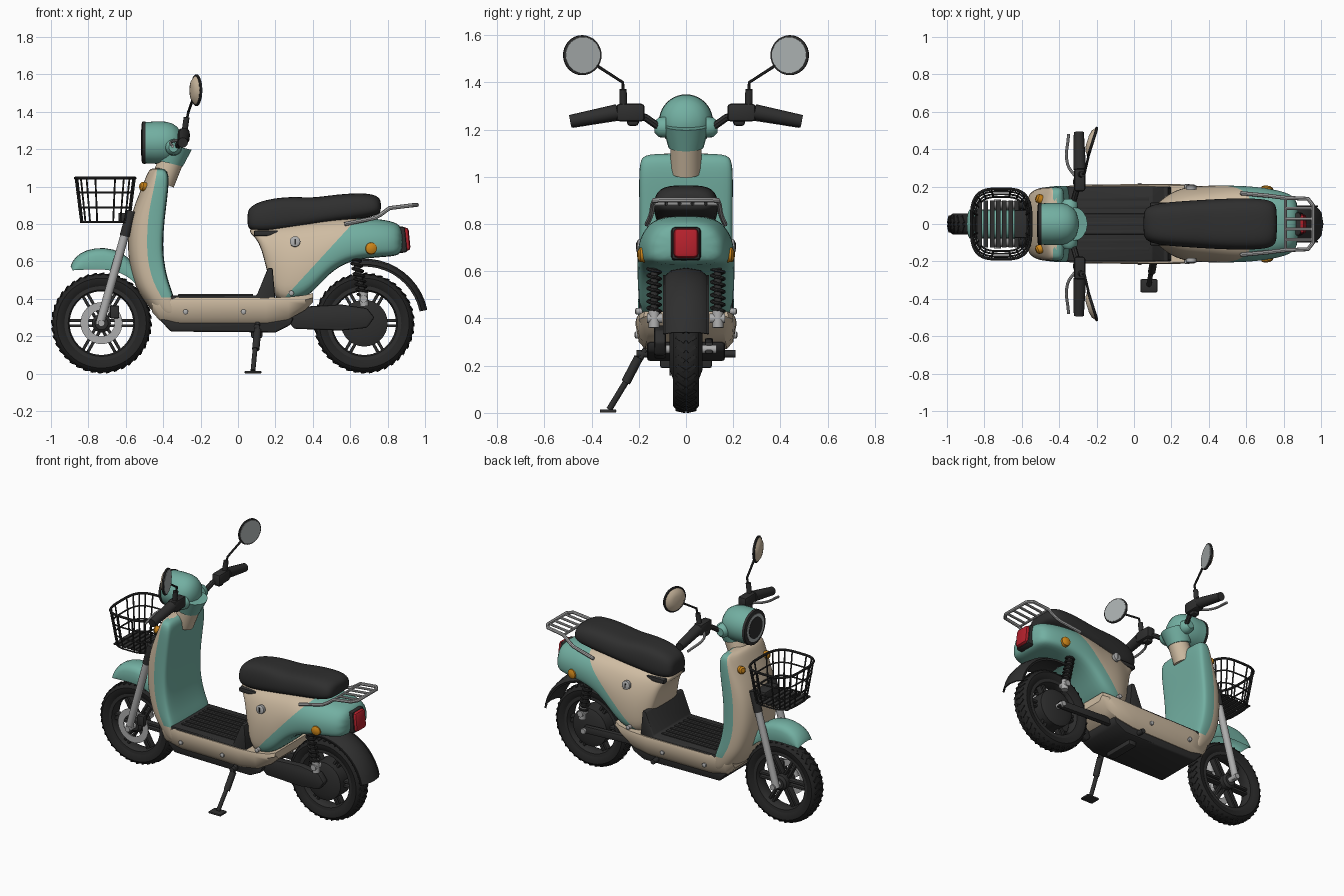
import bpy, bmesh
from math import sin, cos, pi, radians, copysign
from mathutils import Matrix, Vector

if "Cube" in bpy.data.objects:
    bpy.data.objects.remove(bpy.data.objects["Cube"])
PARTS = []


def material(name, rgb):
    m = bpy.data.materials.new(name)
    m.use_nodes = True
    m.diffuse_color = (*rgb, 1)
    m.node_tree.nodes["Principled BSDF"].inputs["Base Color"].default_value = (*rgb, 1)
    return m


TEAL = material("teal paint", (0.17, 0.43, 0.36))
CREAM = material("cream paint", (0.62, 0.50, 0.36))
BLACK = material("black plastic", (0.028, 0.028, 0.028))
RUBBER = material("tyre rubber", (0.018, 0.018, 0.018))
SILVER = material("silver metal", (0.42, 0.42, 0.42))
GLASS = material("mirror glass", (0.40, 0.43, 0.43))
RED = material("red lens", (0.46, 0.015, 0.025))
ORANGE = material("orange lens", (0.62, 0.24, 0.01))


def finish(name, bm, mats, subsurf=0, bevel=0.0, thickness=0.0):
    bmesh.ops.recalc_face_normals(bm, faces=bm.faces)
    mesh = bpy.data.meshes.new(name)
    bm.to_mesh(mesh)
    bm.free()
    for m in mats:
        mesh.materials.append(m)
    ob = bpy.data.objects.new(name, mesh)
    bpy.context.collection.objects.link(ob)
    if thickness:
        mod = ob.modifiers.new("shell", "SOLIDIFY")
        mod.thickness = thickness
    if bevel:
        mod = ob.modifiers.new("bevel", "BEVEL")
        mod.width, mod.segments = bevel, 2
    if subsurf:
        mod = ob.modifiers.new("smooth", "SUBSURF")
        mod.levels = mod.render_levels = subsurf
    PARTS.append(ob)
    return ob


def loft(name, rings, mats, rule=None, closed=True, caps=True, wrap=False, **kw):
    """Skin a list of point rings; rule(row, column) picks the material slot."""
    bm = bmesh.new()
    rows = [[bm.verts.new(p) for p in ring] for ring in rings]
    n = len(rows[0])
    for i in range(len(rows) if wrap else len(rows) - 1):
        a, b = rows[i], rows[(i + 1) % len(rows)]
        for j in range(n if closed else n - 1):
            k = (j + 1) % n
            f = bm.faces.new((a[j], a[k], b[k], b[j]))
            f.material_index = rule(i, j) if rule else 0
    if caps and not wrap:
        bm.faces.new(rows[0])
        bm.faces.new(rows[-1])
    return finish(name, bm, mats, **kw)


def mirror_ring(half):
    return half + [(x, -y, z) for x, y, z in reversed(half) if y > 0]


def lathe(name, centre, axis, profile, mat, n=32, wrap=False):
    """Turn (distance along axis, radius) pairs about an axis."""
    q = Vector(axis).to_track_quat("Z", "Y")
    rings = [[Vector(centre) + q @ Vector((r * cos(2 * pi * k / n), r * sin(2 * pi * k / n), t))
              for k in range(n)] for t, r in profile]
    return loft(name, rings, [mat], wrap=wrap)


def rod(name, a, b, r, mat, r2=None):
    d = Vector(b) - Vector(a)
    return lathe(name, a, d, [(0, r), (d.length, r2 or r)], mat, 16)


def place(centre, size, rot=Matrix()):
    return Matrix.Translation(centre) @ rot @ Matrix.Diagonal((*size, 1))


def boxes(name, places, mat, bevel=0.0):
    bm = bmesh.new()
    for m in places:
        bmesh.ops.create_cube(bm, size=1, matrix=m)
    return finish(name, bm, [mat], bevel=bevel)


def prism(name, profile, y0, y1, mat, bevel=0.0):
    rings = [[(x, y, z) for x, z in profile] for y in (y0, y1)]
    return loft(name, rings, [mat], bevel=bevel)


def tube(name, paths, r, mat, cyclic=False, smooth=False):
    cu = bpy.data.curves.new(name, "CURVE")
    cu.dimensions, cu.bevel_depth, cu.bevel_resolution = "3D", r, 2
    cu.use_fill_caps, cu.resolution_u = True, 6
    for pts in paths:
        sp = cu.splines.new("BEZIER")
        sp.bezier_points.add(len(pts) - 1)
        for bp, p in zip(sp.bezier_points, pts):
            bp.co = p
            bp.handle_left_type = bp.handle_right_type = "AUTO" if smooth else "VECTOR"
        sp.use_cyclic_u = cyclic
    cu.materials.append(mat)
    ob = bpy.data.objects.new(name, cu)
    bpy.context.collection.objects.link(ob)
    PARTS.append(ob)


# Wheels
TYRE = [(-.04, .195), (-.053, .215), (-.055, .24), (-.042, .257), (-.02, .264),
        (.02, .264), (.042, .257), (.055, .24), (.053, .215), (.04, .195)]
RIM = [(-.042, .2), (-.042, .178), (-.02, .17), (.02, .17), (.042, .178), (.042, .2)]
for name, x, hub_r, hub_w in (("front", -.73, .05, .06), ("rear", .675, .125, .07)):
    hub = Vector((x, 0, .27))
    lathe(name + "_tyre", hub, (0, 1, 0), TYRE, RUBBER, 56, wrap=True)
    lathe(name + "_rim", hub, (0, 1, 0), RIM, BLACK, 48, wrap=True)
    lathe(name + "_hub", hub, (0, 1, 0), [(-hub_w, hub_r * .7), (-hub_w * .8, hub_r),
                                        (hub_w * .8, hub_r), (hub_w, hub_r * .7)], BLACK)
    spin = [Matrix.Translation(hub) @ Matrix.Rotation(2 * pi * k / 6, 4, "Y") for k in range(6)]
    boxes(name + "_spokes", [m @ place((.11, 0, s * .014), (.15, .04, .016)) for m in spin
                             for s in (-1, 1)], BLACK, .004)
    boxes(name + "_tread", [
        Matrix.Translation(hub) @ Matrix.Rotation(2 * pi * k / 40, 4, "Y")
        @ place((.259, s * .023, 0), (.014, .042, .014),
                Matrix.Rotation(s * .6, 4, "X") @ Matrix.Rotation(s * .18, 4, "Z"))
        for k in range(40) for s in (-1, 1)], RUBBER)
    rod(name + "_axle", hub - Vector((0, .13, 0)), hub + Vector((0, .13, 0)), .018, SILVER)
lathe("brake_disc", (-.73, -.066, .27), (0, 1, 0), [(-.003, .112), (-.003, .07), (.003, .07), (.003, .112)],
      SILVER, 40, wrap=True)
boxes("brake_caliper", [place((-.66, -.075, .33), (.05, .04, .07))], BLACK, .008)

# Front fork and fender
for s in (-1, 1):
    rod("fork_leg", (-.74, s * .1, .26), (-.603, s * .1, .75), .023, SILVER)
    rod("fork_sleeve", (-.607, s * .1, .735), (-.57, s * .1, .87), .026, BLACK)


def arch(centre_x, deg, r_out, r_in, w):
    prof = [(w, r_in), (w, r_out - .035), (w * .7, r_out - .01), (0, r_out)]
    prof += [(-y, r) for y, r in reversed(prof[:-1])]
    a = radians(deg)
    return [(centre_x + r * cos(a), y, .27 + r * sin(a)) for y, r in prof]


FENDER = [(119, .35, .325), (112, .385, .305), (102, .405, .29), (88, .412, .285), (74, .40, .285),
          (62, .37, .285), (50, .335, .28), (38, .315, .28)]
loft("front_fender", [arch(-.73, a, ro, ri, .078) for a, ro, ri in FENDER], [TEAL],
     closed=False, caps=False, subsurf=1, thickness=.006)
loft("rear_mudguard", [arch(.675, a, .345, .315, .09) for a in range(100, 10, -8)], [BLACK],
     closed=False, caps=False, thickness=.008)

# Leg shield: cream front, teal back (height, front, seam, back, half width)
SHIELD = [(1.10, -.465, -.44, -.405, .16), (1.08, -.485, -.44, -.37, .195), (1.0, -.515, -.455, -.37, .2),
          (.85, -.577, -.485, -.39, .198), (.72, -.593, -.487, -.402, .198), (.6, -.588, -.485, -.398, .198),
          (.48, -.558, -.45, -.37, .203), (.41, -.52, -.4, -.34, .207), (.33, -.46, -.38, -.33, .2),
          (.28, -.4, -.36, -.32, .17)]
loft("leg_shield", [mirror_ring([(f, 0, z), (f + .008, w * .55, z), (f + .035, w * .9, z), (m, w, z),
                                 (b - .015, w, z), (b, w * .9, z), (b, 0, z)])
                    for z, f, m, b, w in SHIELD], [CREAM, TEAL],
     rule=lambda i, j: int(3 <= j < 9 and i < 7), subsurf=2)
for s in (-1, 1):
    lathe("front_indicator", (-.505, s * .135, 1.0), (-1, s * .4, .2),
          [(-.02, .024), (.012, .024), (.02, .014)], ORANGE, 16)

# Floor, mat and belly
FLOOR = [(-.46, .33, .41, .17), (-.42, .285, .41, .195), (-.3, .27, .405, .21), (.15, .27, .405, .215),
         (.27, .29, .41, .212), (.36, .34, .42, .2), (.4, .38, .43, .18)]
loft("floor_body", [mirror_ring([(x, 0, b), (x, w * .8, b), (x, w * .93, b + .03), (x, w, t - .025),
                                 (x, w * .97, t), (x, 0, t)]) for x, b, t, w in FLOOR], [CREAM])
prism("belly_pan", [(-.43, .3), (-.36, .225), (.2, .22), (.28, .26), (.3, .3)], -.165, .165, BLACK, .012)
prism("floor_mat", [(-.36, .39), (-.36, .418), (.1, .418), (.16, .565), (.185, .565), (.2, .39)],
      -.2, .2, BLACK, .008)
boxes("mat_ribs", [place((-.12, .045 * k, .42), (.4, .02, .01)) for k in range(-3, 4)], BLACK, .002)
for s in (-1, 1):
    for x, z, y in ((-.28, .33, .206), (.03, .33, .208), (.285, .43, .205)):
        lathe("body_bolt", (x, s * y, z), (0, s, 0), [(-.02, .014), (.006, .014), (.01, .008)], SILVER, 12)

# Rear body (position along length, bottom, top, half width)
BODY = [(.06, .75, .78, .08), (.13, .70, .79, .11), (.18, .39, .80, .16), (.27, .37, .81, .2),
        (.38, .41, .825, .206), (.47, .52, .835, .206), (.57, .595, .84, .206), (.7, .62, .835, .195),
        (.82, .625, .82, .17), (.885, .64, .79, .13)]
rear_body = loft("rear_body", [mirror_ring([(x, y * w, b + k * (t - b)) for y, k in
                 ((0, 0), (.9, 0), (1, .2), (1, .5), (.87, .75), (.62, .96), (0, 1))])
                 for x, b, t, w in BODY], [CREAM, TEAL], subsurf=2)

# Seat
SEAT = [(.05, .79, .86, .06), (.065, .765, .895, .095), (.14, .752, .93, .118), (.28, .77, .948, .128),
        (.4, .79, .938, .136), (.52, .81, .958, .142), (.68, .83, .968, .142), (.75, .85, .95, .125),
        (.765, .87, .92, .08)]
loft("seat", [mirror_ring([(x, 0, b), (x, w * .9, b), (x, w, b * .6 + t * .4), (x, w * .88, t - .02),
                           (x, w * .5, t), (x, 0, t)]) for x, b, t, w in SEAT], [BLACK], subsurf=2)
boxes("seat_hinge", [place((.16, 0, .75), (.15, .23, .03))], BLACK, .008)

# Lights and locks on the rear
TILT = Matrix.Rotation(-.1, 4, "Y")
boxes("tail_light_housing", [place((.865, 0, .715), (.07, .125, .14), TILT)], BLACK, .015)
boxes("tail_light", [place((.89, 0, .718), (.055, .105, .125), TILT)], RED, .018)
for s in (-1, 1):
    lathe("rear_indicator", (.71, s * .175, .67), (.15, s, 0), [(0, .033), (.022, .03), (.03, .015)], ORANGE, 20)
    lathe("side_lock", (.305, s * .185, .705), (0, s, .1), [(0, .028), (.02, .028), (.024, .02)], SILVER, 20)
    boxes("lock_slot", [place((.305, s * .209, .706), (.008, .004, .03))], BLACK)

# Rear rack
side = [(.57, .165, .80), (.73, .15, .832), (.765, .145, .852), (.81, .14, .885), (.93, .135, .9), (.957, .1, .902)]
tube("rack_frame", [side + [(x, -y, z) for x, y, z in reversed(side)]], .011, SILVER)
tube("rack_slats", [[(.81, y, .885), (.955, y, .9)] for y in (-.084, -.028, .028, .084)]
     + [[(.81, -.14, .885), (.81, .14, .885)]], .008, SILVER)

# Swing arm and rear shocks
prism("swing_arm_cover", [(.26, .29), (.3, .355), (.55, .37), (.69, .35), (.73, .3), (.69, .245), (.55, .23),
                          (.3, .24)], -.135, -.085, BLACK, .01)
prism("swing_arm", [(.25, .27), (.25, .32), (.68, .3), (.7, .25)], .08, .115, BLACK, .008)
for s in (-1, 1):
    top, low = Vector((.625, s * .135, .63)), Vector((.67, s * .135, .41))
    rod("shock_core", top, low, .016, BLACK)
    tube("shock_spring", [[top.lerp(low, k / 64) + Vector((.026 * cos(k * pi / 4), .026 * sin(k * pi / 4), 0))
                           for k in range(62)]], .0075, BLACK)
    rod("shock_mount", (.67, s * .135, .44), (.675, s * .135, .36), .023, SILVER)
    rod("shock_bolt", (.672, s * .1, .4), (.672, s * .165, .4), .02, SILVER)

# Side stand and pegs
rod("stand_leg", (.105, -.17, .27), (.08, -.325, .015), .013, BLACK)
rod("stand_spring", (.105, -.2, .235), (.095, -.255, .13), .02, BLACK)
boxes("stand_foot", [place((.08, -.33, .008), (.09, .07, .014))], BLACK, .005)
boxes("stand_bracket", [place((.1, 0, .225), (.06, .22, .07))], BLACK, .01)
rod("stand_pegs", (.1, -.21, .25), (.1, .21, .25), .016, BLACK)

# Steering head and headlamp
rod("neck", (-.405, 0, 1.02), (-.345, 0, 1.17), .066, CREAM)
rod("head_collar", (-.368, 0, 1.125), (-.345, 0, 1.22), .075, TEAL, .1)
lathe("head_shell", (0, 0, 1.235), (1, 0, 0), [(-.5, .11), (-.44, .113), (-.39, .112), (-.355, .104),
                                              (-.325, .085), (-.305, .055), (-.295, .015)], TEAL, 40)
lathe("headlamp_rim", (-.515, 0, 1.235), (1, 0, 0), [(0, .1), (.004, .112), (.02, .114)], BLACK, 40)
lathe("headlamp_ring", (-.517, 0, 1.235), (1, 0, 0), [(0, .09), (.003, .09)], GLASS, 40)
lathe("headlamp_core", (-.519, 0, 1.235), (1, 0, 0), [(0, .07), (.003, .07)], BLACK, 40)

# Handlebar, levers and round mirrors
for s in (-1, 1):
    lathe("head_boss", (-.345, s * .085, 1.21), (0, s, 0), [(0, .045), (.03, .042), (.048, .025)], TEAL, 20)
    tube("handlebar", [[(-.33, s * .1, 1.2), (-.31, s * .17, 1.25), (-.29, s * .24, 1.272),
                        (-.29, s * .32, 1.268)]], .016, BLACK)
    boxes("switch_box", [place((-.29, s * .235, 1.272), (.06, .12, .075)),
                         place((-.3, s * .225, 1.235), (.05, .05, .04))], BLACK, .014)
    rod("grip", (-.29, s * .29, 1.274), (-.295, s * .49, 1.235), .034, BLACK, .027)
    tube("brake_lever", [[(-.31, s * .25, 1.25), (-.355, s * .32, 1.24), (-.35, s * .48, 1.215)]],
         .008, SILVER, smooth=True)
    rod("mirror_base", (-.285, s * .265, 1.3), (-.275, s * .267, 1.37), .016, BLACK)
    tube("mirror_stem", [[(-.28, s * .266, 1.33), (-.265, s * .268, 1.4), (-.235, s * .4, 1.485)]], .007, BLACK)
    centre, facing = (-.225, s * .44, 1.515), (.95, -s * .3, 0)
    lathe("mirror_shell", centre, facing, [(-.025, .03), (-.018, .058), (0, .08)], CREAM)
    lathe("mirror_rim", centre, facing, [(-.004, .081), (0, .085), (.008, .084), (.01, .079)], BLACK)
    lathe("mirror_glass", centre, facing, [(.009, .077), (.012, .076)], GLASS)


# Wire basket
def basket_point(angle, k):
    c, d = cos(angle), sin(angle)
    return (-.71 + (.13 + .03 * k) * copysign(abs(c) ** .6, c),
            (.145 + .043 * k) * copysign(abs(d) ** .6, d), .81 + .235 * k)


tube("basket_hoops", [[basket_point(2 * pi * j / 40, k) for j in range(40)] for k in (0, .33, .67)],
     .005, BLACK, cyclic=True)
tube("basket_rim", [[basket_point(2 * pi * j / 40, 1) for j in range(40)]], .008, BLACK, cyclic=True)
tube("basket_wires", [[basket_point(2 * pi * (j + .5) / 20, k) for k in (0, 1)] for j in range(20)], .005, BLACK)
boxes("basket_base", [place((-.825 + .033 * k, 0, .812), (.024, .25, .008)) for k in range(8)], BLACK)
boxes("basket_bracket", [place((-.6, 0, .835), (.08, .15, .05))], BLACK, .008)

# Bake modifiers and curves, then shade
bpy.ops.object.select_all(action="DESELECT")
for ob in PARTS:
    ob.select_set(True)
bpy.context.view_layer.objects.active = rear_body
bpy.ops.object.convert(target="MESH")

# Cut the diagonal seam between the cream and teal panels
bm = bmesh.new()
bm.from_mesh(rear_body.data)
seam, normal = Vector((.28, 0, .44)), Vector((1.09, 0, -1))
bmesh.ops.bisect_plane(bm, geom=bm.verts[:] + bm.edges[:] + bm.faces[:], plane_co=seam, plane_no=normal)
for f in bm.faces:
    f.material_index = int((f.calc_center_median() - seam).dot(normal) > 0)
bm.to_mesh(rear_body.data)
bm.free()
bpy.ops.object.shade_smooth_by_angle(angle=radians(38))
